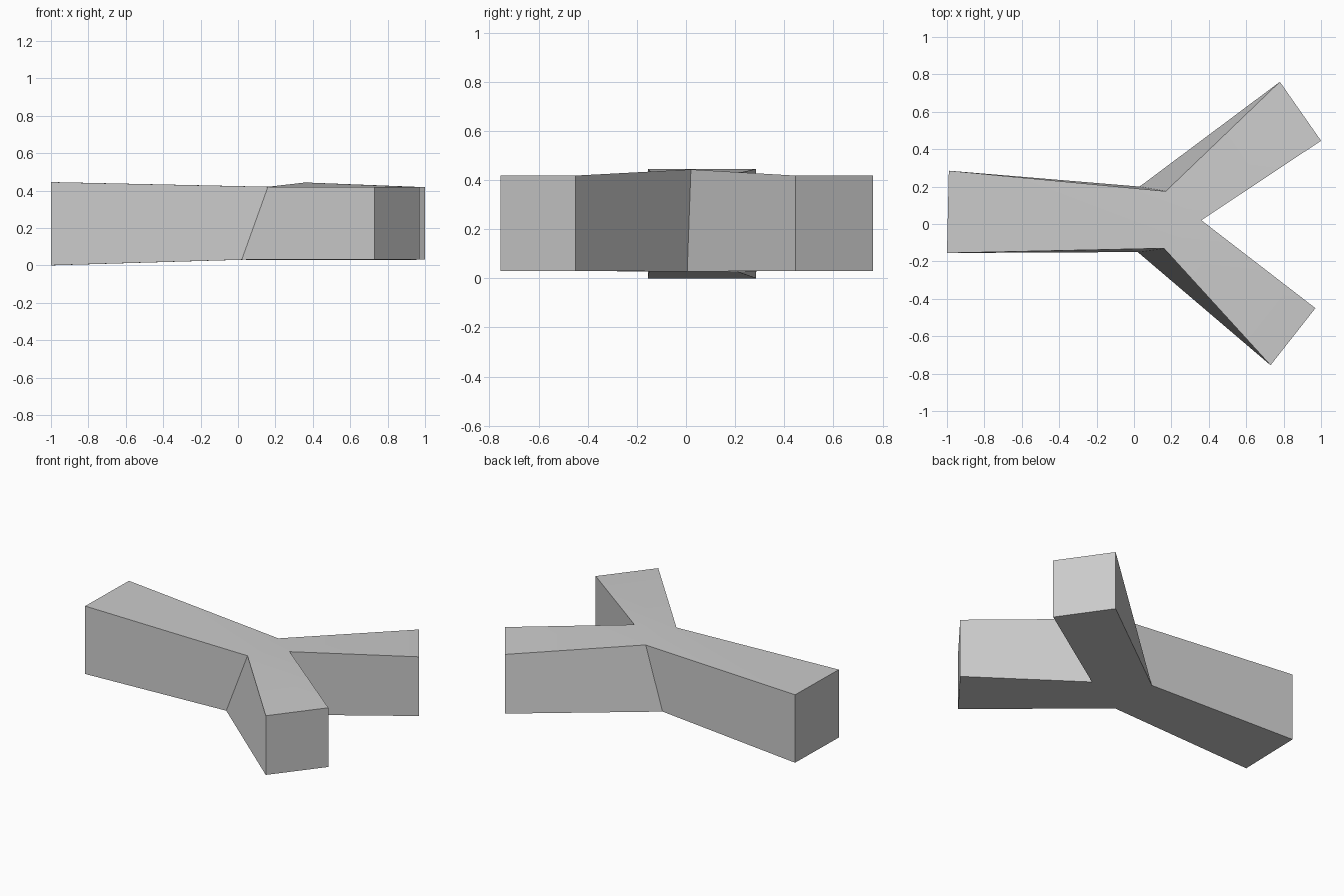
import bpy, bmesh, math

if "Cube" in bpy.data.objects:
    bpy.data.objects.remove(bpy.data.objects["Cube"])

# Outline of the forked block: (top x, y, z), (bottom x, y, z)
rim = [
    ((-0.99, 0.285, 0.445), (-0.99, 0.285, 0.0)),    # stem end, back
    ((-1.0, -0.155, 0.445), (-1.0, -0.155, 0.0)),    # stem end, front
    ((0.16, -0.13, 0.42), (0.02, -0.15, 0.03)),      # front joint
    ((0.73, -0.755, 0.418), (0.73, -0.755, 0.03)),   # front arm, outer
    ((0.97, -0.45, 0.418), (0.97, -0.45, 0.03)),     # front arm, inner
    ((0.36, 0.02, 0.443), (0.33, 0.005, 0.028)),     # crotch of the fork
    ((1.0, 0.445, 0.418), (1.0, 0.445, 0.03)),       # back arm, inner
    ((0.78, 0.76, 0.418), (0.78, 0.76, 0.03)),       # back arm, outer
    ((0.17, 0.175, 0.42), (0.03, 0.20, 0.03)),       # back joint
]
# Stem, centre and the two arms, as rim indices
panels = [(0, 1, 2, 8), (8, 2, 5), (2, 3, 4, 5), (8, 5, 6, 7)]

bm = bmesh.new()
top = [bm.verts.new(t) for t, b in rim]
low = [bm.verts.new(b) for t, b in rim]
for p in panels:
    bm.faces.new([top[i] for i in p])
    bm.faces.new([low[i] for i in reversed(p)])
# Side walls
for i in range(len(rim)):
    j = (i + 1) % len(rim)
    bm.faces.new((top[i], low[i], low[j], top[j]))
bmesh.ops.recalc_face_normals(bm, faces=bm.faces)

mesh = bpy.data.meshes.new("forked_block")
bm.to_mesh(mesh)
bm.free()
block = bpy.data.objects.new("forked_block", mesh)
bpy.context.collection.objects.link(block)

grey = bpy.data.materials.new("light grey")
grey.diffuse_color = (0.6, 0.6, 0.6, 1)
grey.use_nodes = True
grey.node_tree.nodes["Principled BSDF"].inputs["Base Color"].default_value = grey.diffuse_color
mesh.materials.append(grey)

# Soft shading across the gently bent top and bottom
bpy.context.view_layer.objects.active = block
block.select_set(True)
bpy.ops.object.shade_smooth_by_angle(angle=math.radians(30))
